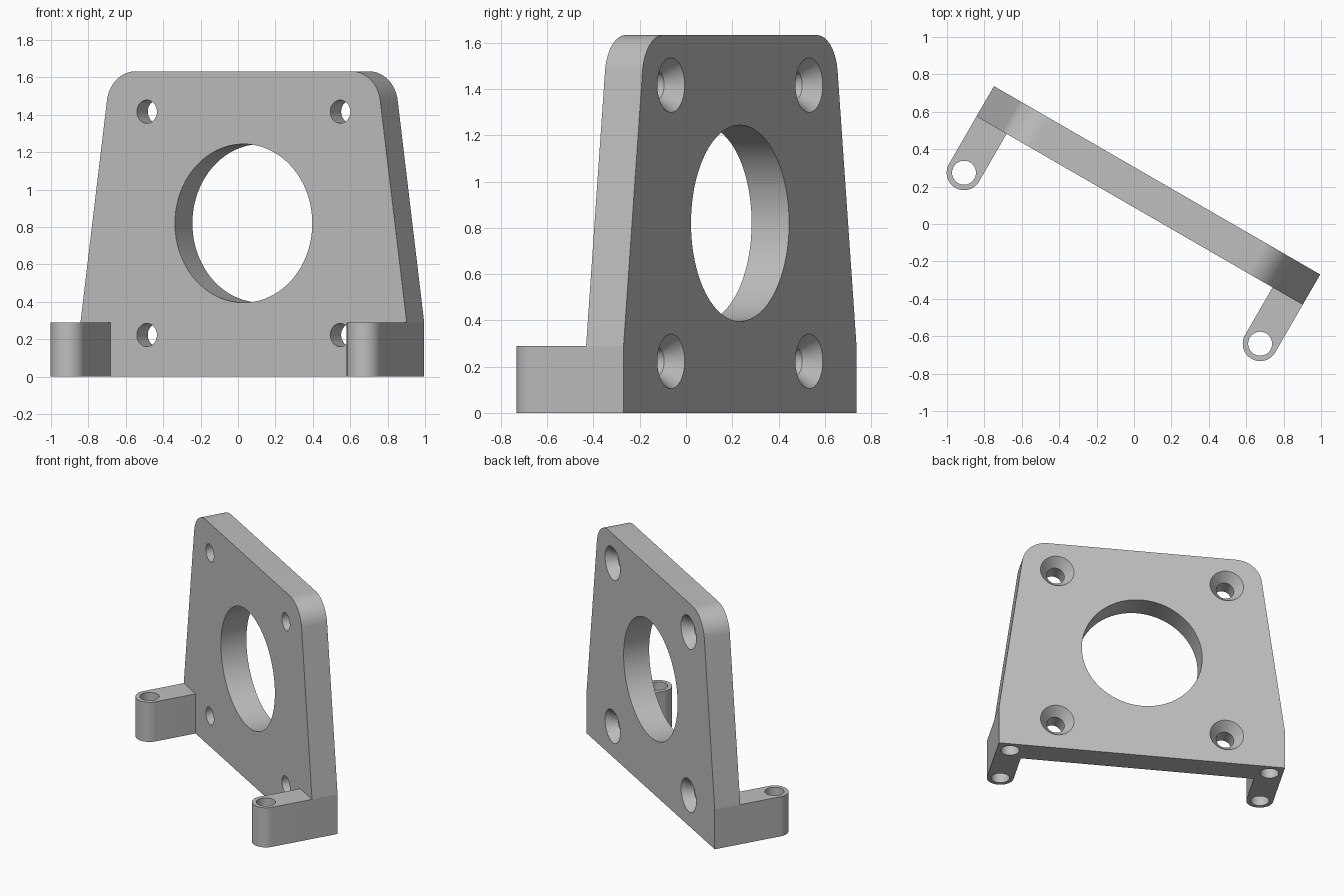
import bpy, bmesh
from math import sin, cos, pi, radians, tan
from mathutils import Matrix, Vector

if "Cube" in bpy.data.objects:
    bpy.data.objects.remove(bpy.data.objects["Cube"])

# Layout in the bracket's own frame: x along the plate, y through it
YAW = radians(-30)
MID = -0.01
FRONT, BACK = 0.077, 0.264
HALF, TOP_HALF = 1.007, 0.822
FOOT_H, HEIGHT = 0.29, 1.633
CORNER_R = 0.18
LUG_R, PIN_R, LUG_Y = 0.093, 0.064, -0.217
SEGMENTS = 96

grey = bpy.data.materials.new("light_grey")
grey.use_nodes = True
colour = (0.52, 0.52, 0.52, 1)
grey.diffuse_color = colour
grey.node_tree.nodes["Principled BSDF"].inputs["Base Color"].default_value = colour


def make_object(name, bm):
    bmesh.ops.recalc_face_normals(bm, faces=bm.faces)
    mesh = bpy.data.meshes.new(name)
    bm.to_mesh(mesh)
    bm.free()
    mesh.materials.append(grey)
    obj = bpy.data.objects.new(name, mesh)
    obj.rotation_euler.z = YAW
    bpy.context.collection.objects.link(obj)
    return obj


def extrude(name, outline, direction):
    bm = bmesh.new()
    face = bm.faces.new([bm.verts.new(p) for p in outline])
    new = bmesh.ops.extrude_face_region(bm, geom=[face])["geom"]
    bmesh.ops.translate(bm, vec=direction,
                        verts=[v for v in new if isinstance(v, bmesh.types.BMVert)])
    return make_object(name, bm)


def lathe(name, profile, centre, along_y):
    """Closed solid of revolution from (radius, height) pairs."""
    bm = bmesh.new()
    rings = []
    for r, h in profile:
        rings.append([bm.verts.new((r * cos(2 * pi * i / SEGMENTS),
                                    r * sin(2 * pi * i / SEGMENTS), h))
                      for i in range(SEGMENTS)])
    for a, b in zip(rings, rings[1:]):
        for i in range(SEGMENTS):
            j = (i + 1) % SEGMENTS
            bm.faces.new((a[i], a[j], b[j], b[i]))
    bm.faces.new(rings[0])
    bm.faces.new(rings[-1])
    if along_y:
        bm.transform(Matrix.Rotation(-pi / 2, 4, "X"))
    bm.transform(Matrix.Translation(centre))
    return make_object(name, bm)


def cut(target, cutters):
    bpy.context.view_layer.objects.active = target
    for cutter in cutters:
        cutter.hide_render = True
        mod = target.modifiers.new("hole", "BOOLEAN")
        mod.operation = "DIFFERENCE"
        mod.solver = "EXACT"
        mod.object = cutter
        bpy.ops.object.modifier_apply(modifier=mod.name)
        bpy.data.objects.remove(cutter)


# Mounting plate: straight foot, tapered sides, rounded top corners
slope = (HALF - TOP_HALF) / (HEIGHT - FOOT_H)
tilt = math_tilt = Vector((1, slope)).angle(Vector((1, 0)))
arc_x = TOP_HALF - CORNER_R * tan((pi / 2 - tilt) / 2)
arc_z = HEIGHT - CORNER_R
right = [(HALF, 0), (HALF, FOOT_H)]
for i in range(25):
    a = tilt + (pi / 2 - tilt) * i / 24
    right.append((arc_x + CORNER_R * cos(a), arc_z + CORNER_R * sin(a)))
outline = [(MID + x, FRONT, z) for x, z in right]
outline += [(MID - x, FRONT, z) for x, z in reversed(right)]
plate = extrude("mounting_plate", outline, (0, BACK - FRONT, 0))

# Central bore, countersunk screw holes and blind pin holes
holes = [lathe("bore_cutter", [(0.424, -0.2), (0.424, 0.5)], (MID, 0, 0.82), True)]
screw = [(0.062, -0.1), (0.062, BACK - 0.07), (0.118, BACK), (0.142, BACK + 0.03)]
for side in (-1, 1):
    for z in (0.223, 1.417):
        holes.append(lathe("screw_cutter", screw, (MID + side * 0.597, 0, z), True))
    holes.append(lathe("pin_cutter", [(PIN_R, -0.1), (PIN_R, 0.25)],
                       (MID + side * (HALF - LUG_R), (FRONT + BACK) / 2, 0), False))
cut(plate, holes)
parts = [plate]

# Round-ended lugs reaching forward, each with a vertical through hole
for name, side in (("left_lug", 1), ("right_lug", -1)):
    cx = MID + side * (HALF - LUG_R)
    outline = [(cx + LUG_R, FRONT, 0), (cx - LUG_R, FRONT, 0)]
    outline += [(cx - LUG_R * cos(pi * i / 48), LUG_Y - LUG_R * sin(pi * i / 48), 0)
                for i in range(49)]
    lug = extrude(name, outline, (0, 0, FOOT_H))
    cut(lug, [lathe("lug_cutter", [(PIN_R, -0.1), (PIN_R, 0.5)], (cx, LUG_Y, 0), False)])
    parts.append(lug)

# Smooth only the curved walls
for obj in parts:
    bpy.ops.object.select_all(action="DESELECT")
    obj.select_set(True)
    bpy.context.view_layer.objects.active = obj
    bpy.ops.object.shade_smooth_by_angle(angle=radians(6))
